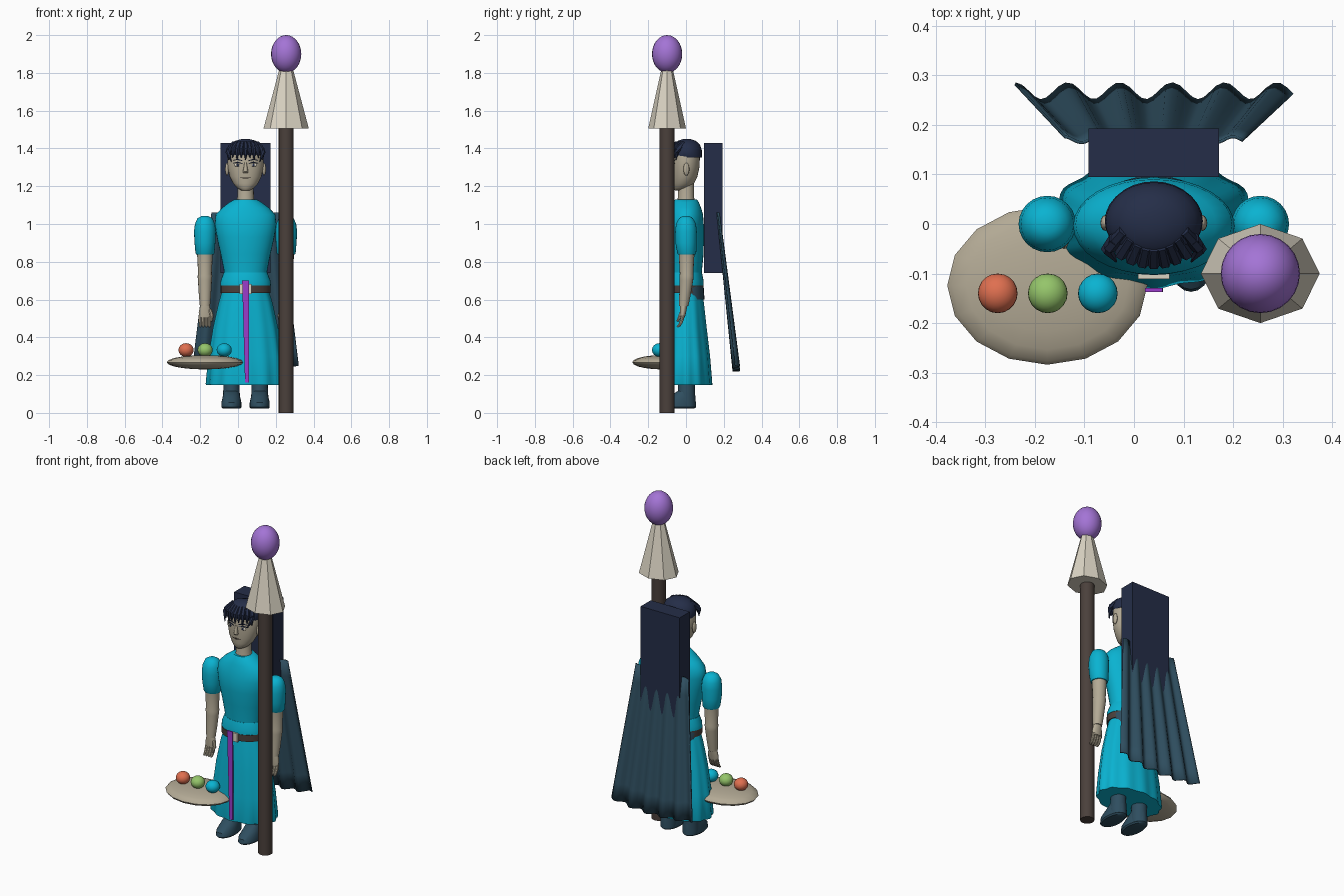
import bpy, bmesh, math
from mathutils import Vector

if "Cube" in bpy.data.objects:
    bpy.data.objects.remove(bpy.data.objects["Cube"])

CX = 0.04  # centre line of the figure


def material(name, r, g, b):
    m = bpy.data.materials.new(name)
    m.diffuse_color = (r, g, b, 1)
    m.use_nodes = True
    m.node_tree.nodes["Principled BSDF"].inputs["Base Color"].default_value = m.diffuse_color
    return m


CYAN = material("cyan cloth", 0.003, 0.45, 0.64)
PURPLE = material("purple orb", 0.37, 0.175, 0.67)
VIOLET = material("violet ribbon", 0.33, 0.045, 0.60)
CREAM = material("cream", 0.71, 0.66, 0.55)
SKIN = material("tan skin", 0.45, 0.40, 0.30)
BROWN = material("dark brown", 0.069, 0.051, 0.044)
NAVY = material("navy", 0.018, 0.027, 0.065)
SLATE = material("slate blue", 0.028, 0.076, 0.115)
ORANGE = material("orange", 0.74, 0.16, 0.08)
GREEN = material("green", 0.30, 0.56, 0.145)


def finish(name, bm, mat, smooth=True, angle=40):
    bmesh.ops.recalc_face_normals(bm, faces=bm.faces)
    me = bpy.data.meshes.new(name)
    bm.to_mesh(me)
    bm.free()
    me.materials.append(mat)
    ob = bpy.data.objects.new(name, me)
    bpy.context.collection.objects.link(ob)
    if smooth:
        bpy.ops.object.select_all(action='DESELECT')
        ob.select_set(True)
        bpy.context.view_layer.objects.active = ob
        bpy.ops.object.shade_smooth_by_angle(angle=math.radians(angle))
    return ob


def loft(name, mat, rings, n=24, x=CX, waves=0, depth=0, smooth=True, angle=40):
    """Stack of elliptical rings (z, rx, ry, cy); pleats deepen downwards."""
    bm = bmesh.new()
    rows = []
    for k, (z, rx, ry, cy) in enumerate(rings):
        amp = depth * (1 - k / (len(rings) - 1))
        row = []
        for i in range(n):
            t = 2 * math.pi * i / n
            f = 1 + amp * math.cos(waves * t)
            row.append(bm.verts.new((x + rx * f * math.cos(t), cy + ry * f * math.sin(t), z)))
        rows.append(row)
    for a, b in zip(rows, rows[1:]):
        for i in range(n):
            j = (i + 1) % n
            bm.faces.new((a[i], a[j], b[j], b[i]))
    bm.faces.new(rows[0])
    bm.faces.new(rows[-1])
    return finish(name, bm, mat, smooth, angle)


def ball(name, mat, loc, size, u=20, v=14, smooth=True):
    bm = bmesh.new()
    bmesh.ops.create_uvsphere(bm, u_segments=u, v_segments=v, radius=1)
    bmesh.ops.scale(bm, vec=size, verts=bm.verts)
    bmesh.ops.translate(bm, vec=loc, verts=bm.verts)
    return finish(name, bm, mat, smooth, 60)


def box(name, mat, lo, hi):
    bm = bmesh.new()
    bmesh.ops.create_cube(bm, size=1)
    lo, hi = Vector(lo), Vector(hi)
    bmesh.ops.scale(bm, vec=hi - lo, verts=bm.verts)
    bmesh.ops.translate(bm, vec=(lo + hi) / 2, verts=bm.verts)
    return finish(name, bm, mat, False)


def strand(name, mat, points, radii, sides=8):
    """Tapered tube along a path, used for fingers and hair locks."""
    bm = bmesh.new()
    rows = []
    pts = [Vector(p) for p in points]
    for k, (p, r) in enumerate(zip(pts, radii)):
        d = pts[min(k + 1, len(pts) - 1)] - pts[max(k - 1, 0)]
        q = d.to_track_quat('Z', 'Y')
        rows.append([bm.verts.new(p + q @ Vector((r * math.cos(2 * math.pi * i / sides),
                                                  r * math.sin(2 * math.pi * i / sides), 0)))
                     for i in range(sides)])
    for a, b in zip(rows, rows[1:]):
        for i in range(sides):
            j = (i + 1) % sides
            bm.faces.new((a[i], a[j], b[j], b[i]))
    bm.faces.new(rows[0])
    bm.faces.new(rows[-1])
    return finish(name, bm, mat)


# Staff: pole, eight-sided cone, orb
SX, SY = 0.255, -0.10
loft("staff_pole", BROWN, [(0, .04, .04, SY), (1.51, .04, .04, SY)], 16, SX)
loft("staff_cone", CREAM, [(1.505, .12, .10, SY), (1.82, .036, .03, SY)], 8, SX, smooth=False)
ball("staff_orb", PURPLE, (SX, SY, 1.90), (.08, .08, .10), 24, 16)

# Floating dish with three balls
ball("dish", SKIN, (-.175, -.124, .268), (.202, .16, .038), 16, 10)
for i, m in enumerate((ORANGE, GREEN, CYAN)):
    ball("dish_ball", m, (-.275 + .101 * i, -.14, .333), (.04, .04, .036))

# Back box and pleated cape
box("back_box", NAVY, (-.092, .095, .74), (.172, .193, 1.43))
bm = bmesh.new()
grid = []
NX, NZ = 44, 8
for k in range(NZ + 1):
    f = k / NZ  # 0 at the shoulders, 1 at the hem
    row = []
    for i in range(NX + 1):
        s = i / NX * 2 - 1
        wave = math.cos(2 * math.pi * (s * 2.65 - .35))
        xx = CX + s * (.18 + .10 * f)
        yy = .17 + .096 * f + wave * (.006 + .011 * f)
        zz = 1.06 - f * (.84 - .03 * s * s)
        row.append(bm.verts.new((xx, yy, zz)))
    grid.append(row)
for a, b in zip(grid, grid[1:]):
    for i in range(NX):
        bm.faces.new((a[i], a[i + 1], b[i + 1], b[i]))
cape = finish("cape", bm, SLATE, True, 50)
sol = cape.modifiers.new("thickness", 'SOLIDIFY')
sol.thickness = .006
sol.offset = 0

# Dress: skirt, waist wrap, belt, tunic
loft("skirt", CYAN, [(.148, .202, .131, .004), (.155, .206, .132, .004), (.30, .193, .122, .003),
                     (.45, .170, .108, 0), (.58, .142, .094, 0), (.65, .122, .084, 0),
                     (.70, .105, .078, 0)], 72, waves=12, depth=.03)
loft("waist_wrap", SLATE, [(.60, .118, .076, .022), (.66, .126, .08, .014),
                           (.70, .118, .076, .01)], 24)
loft("belt", BROWN, [(.635, .132, .097, -.004), (.675, .132, .097, -.004)], 32)
loft("tunic_hem", CYAN, [(.675, .134, .096, -.002), (.70, .132, .095, -.002),
                         (.742, .116, .085, 0)], 32)
loft("tunic", CYAN, [(.73, .113, .083, 0), (.76, .116, .085, 0), (.84, .132, .093, 0),
                     (.93, .152, .099, -.004), (1.0, .163, .098, -.004), (1.05, .158, .09, 0),
                     (1.085, .125, .08, 0), (1.115, .085, .068, 0), (1.13, .06, .058, 0)], 32)
box("belt_buckle", CREAM, (.008, -.111, .63), (.072, -.10, .682))

# Ribbon hanging down the front, narrower at the hem
rib = box("ribbon", VIOLET, (.022, -.137, .16), (.058, -.129, .70))
for v in rib.data.vertices:
    if v.co.z < .3:
        v.co.x = .048 + (v.co.x - .04) * .6

# Arms and boots, mirrored about the centre line
for s in (-1, 1):
    ax = CX + s * .215
    loft("sleeve", CYAN, [(.838, .046, .046, .004), (.845, .05, .05, .004), (.90, .055, .056, 0),
                          (.96, .058, .057, 0), (1.0, .053, .053, 0), (1.03, .04, .037, 0),
                          (1.042, .018, .018, 0)], 24, ax)
    loft("forearm", SKIN, [(.565, .027, .025, -.012), (.62, .032, .03, -.006),
                           (.70, .037, .036, .002), (.725, .039, .038, .003),
                           (.735, .036, .036, .003), (.85, .042, .042, .003)], 16, ax)
    loft("palm", SKIN, [(.505, .030, .012, -.018), (.53, .033, .016, -.016),
                        (.57, .025, .02, -.012)], 16, ax)
    for i in range(4):
        fx = ax + (i - 1.5) * .016
        strand("finger", SKIN, [(fx, -.016, .515), (fx, -.024, .485), (fx, -.034, .465),
                                (fx, -.046, .455)], (.009, .009, .008, .005))
    strand("thumb", SKIN, [(ax - s * .025, -.018, .545), (ax - s * .037, -.03, .515),
                           (ax - s * .034, -.045, .485)], (.011, .01, .006))
    bx = CX + s * .075
    loft("boot_shaft", SLATE, [(.03, .045, .045, .005), (.06, .048, .05, 0),
                               (.12, .043, .045, .002), (.20, .042, .044, .002)], 20, bx)
    loft("boot_foot", SLATE, [(.022, .046, .085, -.042), (.03, .053, .095, -.042),
                              (.055, .053, .092, -.04), (.085, .046, .07, -.02),
                              (.115, .04, .045, 0)], 24, bx)

# Neck and head
loft("neck", SKIN, [(1.10, .055, .052, 0), (1.14, .044, .043, 0), (1.24, .042, .042, 0)], 20)
loft("head", SKIN, [(1.178, .022, .022, -.036), (1.19, .044, .042, -.026), (1.215, .066, .057, -.014),
                    (1.25, .084, .067, -.007), (1.30, .095, .073, -.002), (1.36, .096, .074, 0),
                    (1.40, .083, .066, 0), (1.43, .04, .04, 0)], 28)
loft("nose", SKIN, [(1.27, .012, .008, -.076), (1.277, .014, .016, -.075),
                    (1.325, .006, .006, -.072)], 10)
for s in (-1, 1):
    ball("ear", SKIN, (CX + s * .098, .002, 1.29), (.01, .016, .034), 12, 8)
    ball("eye_white", CREAM, (CX + s * .042, -.066, 1.312), (.019, .006, .009), 14, 8)
    ball("iris", NAVY, (CX + s * .042, -.071, 1.312), (.007, .004, .008), 10, 8)
    for z in (1.322, 1.337):
        strand("brow", NAVY, [(CX + s * .017, -.074, z - .002), (CX + s * .042, -.070, z + .005),
                              (CX + s * .066, -.059, z)], (.002, .0035, .0015), 6)
strand("mouth", BROWN, [(CX - .028, -.068, 1.246), (CX, -.075, 1.243), (CX + .028, -.068, 1.246)],
       (.002, .004, .002), 6)

# Hair: cap, fringe and side locks
loft("hair_cap", NAVY, [(1.352, .094, .074, .012), (1.36, .099, .078, .006), (1.39, .097, .08, .004),
                        (1.42, .084, .07, .004), (1.44, .056, .048, .004), (1.45, .02, .02, .004)], 28)
for i in range(9):
    u = (i - 4) / 4
    x0, x1 = CX + u * .06, CX + u * .088
    y = -.088 + .034 * u * u
    tip = 1.338 + (.012 if i % 2 else 0)
    strand("fringe_lock", NAVY, [(x0, y + .04, 1.43), (x1, y + .008, 1.395), (x1 + .003 * u, y, tip)],
           (.012, .014, .002), 6)
for s in (-1, 1):
    strand("side_lock", NAVY, [(CX + s * .078, -.03, 1.41), (CX + s * .094, -.05, 1.38),
                               (CX + s * .076, -.076, 1.33)], (.014, .013, .002), 6)
